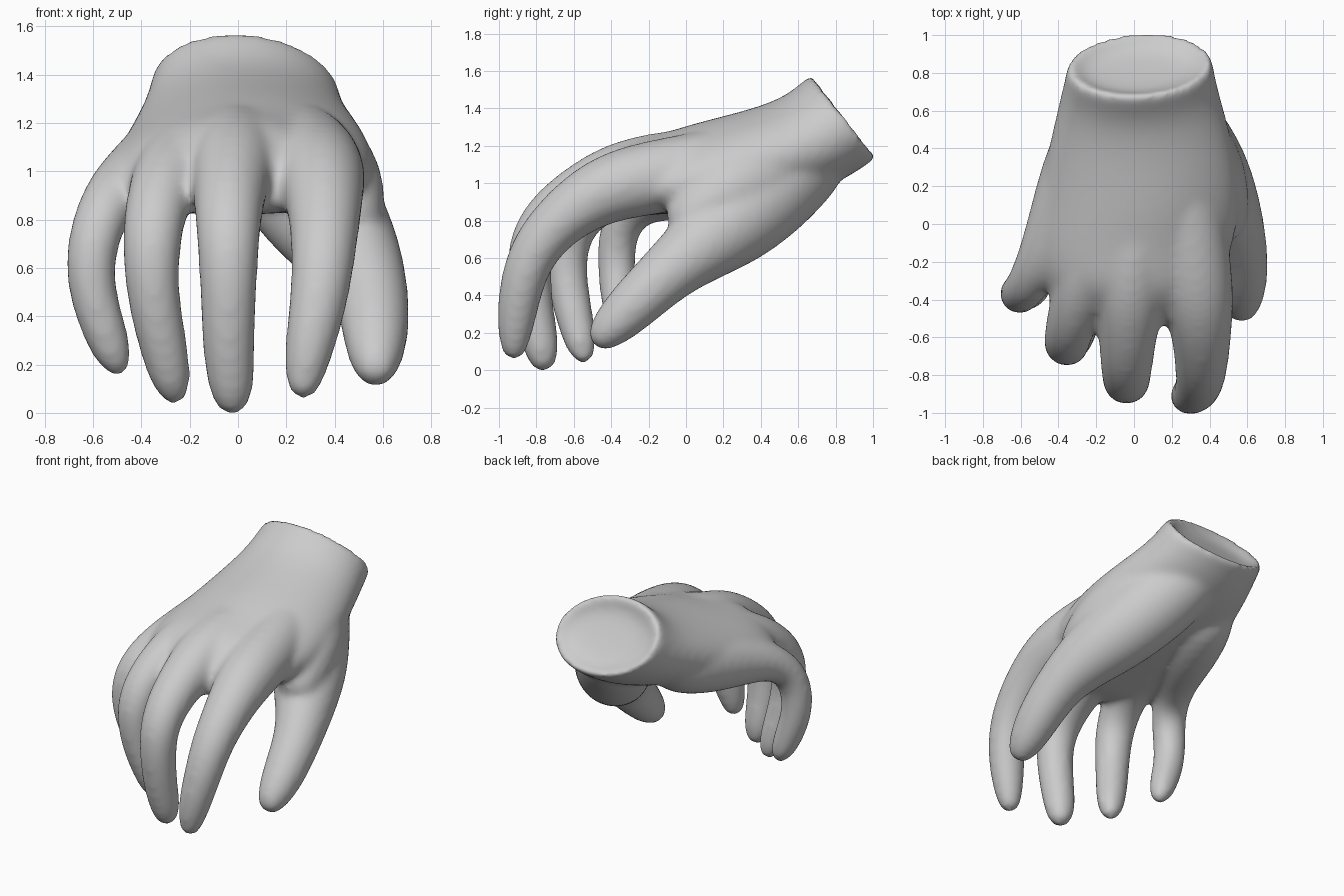
import bpy
import bmesh
from math import sin, cos, pi, radians
from mathutils import Vector

if "Cube" in bpy.data.objects:
    bpy.data.objects.remove(bpy.data.objects["Cube"])

SIDES = 16
SWELL = 1.03  # makes up for the rounding of the cage
bm = bmesh.new()


def ring(centre, u, v, ru, rv, droop=0.0):
    """Oval of vertices; droop lowers its sides into an arch."""
    verts = []
    for i in range(SIDES):
        a = 2 * pi * i / SIDES
        p = centre + (u * cos(a) * ru + v * sin(a) * rv) * SWELL
        p.z -= droop * (ru * cos(a)) ** 2
        verts.append(bm.verts.new(p))
    return verts


def loft(rings):
    """Closed skin through a row of rings."""
    faces = [bm.faces.new(rings[0]), bm.faces.new(rings[-1])]
    for a, b in zip(rings, rings[1:]):
        for i in range(SIDES):
            j = (i + 1) % SIDES
            faces.append(bm.faces.new((a[i], a[j], b[j], b[i])))
    bmesh.ops.recalc_face_normals(bm, faces=faces)


def digit(path):
    """Tapered round tube along (x, y, z, radius) with a rounded tip."""
    pts = [Vector(p[:3]) for p in path]
    rings = []
    for i, p in enumerate(pts):
        t = (pts[min(i + 1, len(pts) - 1)] - pts[max(i - 1, 0)]).normalized()
        u = (Vector((1, 0, 0)) - t * t.x).normalized()
        v = t.cross(u)
        r = path[i][3]
        rings.append(ring(p, u, v, r, r))
    rings.append(ring(p + t * r * 0.85, u, v, r * 0.55, r * 0.55))
    loft(rings)


# Dished wrist end and palm: x, y, z, half width, half depth, lean, arch
palm = [
    (.03, .80, 1.32, .22, .13, -38, 0),
    (.03, .82, 1.335, .31, .21, -38, 0),
    (.03, .85, 1.36, .35, .25, -38, 0),
    (.03, .85, 1.36, .38, .28, -38, 0),
    (.03, .80, 1.325, .385, .28, -37, 0),
    (.03, .66, 1.22, .42, .27, -30, 0),
    (.04, .40, 1.14, .49, .26, -20, .1),
    (.03, .10, 1.09, .54, .24, -10, .25),
    (-.02, -.15, 1.05, .53, .21, 0, .3),
    (-.02, -.34, 1.02, .46, .2, 0, .35),
    (.0, -.44, .98, .38, .15, 0, .4),
    (.04, -.54, .93, .30, .09, 0, .4),
]
loft([ring(Vector((x, y, z)), Vector((1, 0, 0)),
           Vector((sin(radians(a)) / 4, sin(radians(a)), cos(radians(a)))),
           w, d, k)
      for x, y, z, w, d, a, k in palm])

# Index finger, from its hand bone to the tip
digit([(.18, .4, 1.13, .2), (.28, .05, 1.07, .2), (.33, -.3, 1.01, .195),
       (.35, -.48, .945, .175), (.36, -.65, .83, .15), (.355, -.8, .67, .133),
       (.34, -.875, .49, .12), (.295, -.91, .27, .105), (.27, -.92, .12, .075)])
# Middle finger
digit([(.02, .15, 1.1, .2), (-.01, -.15, 1.08, .195), (-.02, -.38, 1.03, .185),
       (-.03, -.56, .95, .155), (-.04, -.73, .83, .14), (-.04, -.835, .68, .125),
       (-.04, -.84, .48, .115), (-.04, -.81, .28, .108),
       (-.03, -.775, .13, .098), (-.025, -.765, .06, .08)])
# Ring finger
digit([(-.12, .2, 1.08, .2), (-.2, -.08, 1.05, .19), (-.26, -.28, 1.0, .17),
       (-.31, -.44, .935, .14), (-.345, -.575, .82, .127),
       (-.36, -.64, .68, .12), (-.355, -.64, .5, .108), (-.32, -.605, .32, .103),
       (-.28, -.565, .15, .088), (-.265, -.55, .09, .065)])
# Little finger, with the heel of the palm behind it
digit([(-.15, .57, 1.14, .22), (-.29, .24, 1.02, .215), (-.41, -.04, .965, .165),
       (-.51, -.23, .91, .124), (-.575, -.345, .8, .11), (-.612, -.375, .65, .104),
       (-.605, -.37, .5, .098), (-.56, -.36, .36, .094),
       (-.52, -.345, .25, .08), (-.5, -.34, .205, .062)])
# Thumb with its fleshy base, running out of the wrist
digit([(.06, .74, 1.24, .22), (.16, .57, 1.08, .255), (.28, .41, .92, .255),
       (.39, .24, .78, .24), (.485, .06, .65, .195), (.55, -.1, .52, .155),
       (.57, -.27, .36, .142), (.57, -.38, .25, .12), (.57, -.44, .19, .095)])
# Web of flesh between thumb and index finger
digit([(.13, .62, 1.16, .24), (.28, .4, 1.04, .25), (.39, .2, .94, .23),
       (.46, .03, .82, .155)])

mesh = bpy.data.meshes.new("hand")
bm.to_mesh(mesh)
bm.free()
hand = bpy.data.objects.new("hand", mesh)
bpy.context.collection.objects.link(hand)

# Plain grey clay
clay = bpy.data.materials.new("grey_clay")
clay.use_nodes = True
colour = (.6, .6, .6, 1)
clay.diffuse_color = colour
clay.node_tree.nodes["Principled BSDF"].inputs["Base Color"].default_value = colour
mesh.materials.append(clay)

# Round the cage, fuse the parts into one skin and soften the joins
rounding = hand.modifiers.new("rounding", "SUBSURF")
rounding.levels = rounding.render_levels = 2
fuse = hand.modifiers.new("fuse", "REMESH")
fuse.mode = "VOXEL"
fuse.voxel_size = 0.02
fuse.use_smooth_shade = True
soften = hand.modifiers.new("soften", "SMOOTH")
soften.factor = 0.5
soften.iterations = 15
